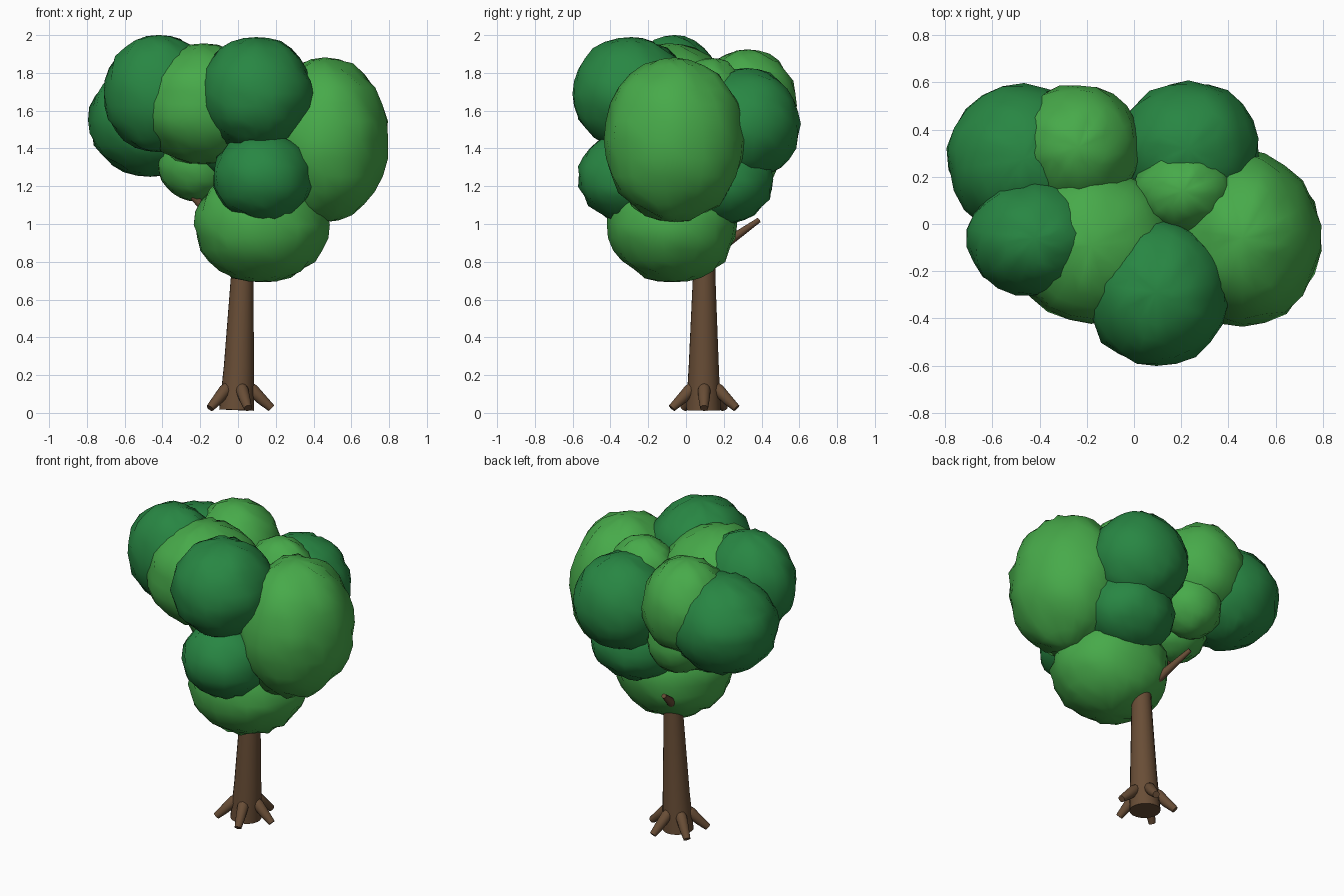
import bpy, bmesh, math, random
from mathutils import Vector

if "Cube" in bpy.data.objects:
    bpy.data.objects.remove(bpy.data.objects["Cube"])

random.seed(4)


def material(name, rgb):
    m = bpy.data.materials.new(name)
    m.diffuse_color = (*rgb, 1)
    m.use_nodes = True
    m.node_tree.nodes["Principled BSDF"].inputs["Base Color"].default_value = m.diffuse_color
    return m


LIGHT = material("light_green", (0.063, 0.402, 0.068))
DARK = material("dark_green", (0.021, 0.24, 0.056))
BARK = material("bark_brown", (0.14, 0.075, 0.037))


def finish(name, bm, mat):
    me = bpy.data.meshes.new(name)
    bm.to_mesh(me)
    bm.free()
    ob = bpy.data.objects.new(name, me)
    bpy.context.collection.objects.link(ob)
    me.materials.append(mat)
    bpy.context.view_layer.objects.active = ob
    ob.select_set(True)
    bpy.ops.object.shade_smooth_by_angle(angle=math.radians(50))
    ob.select_set(False)


def leaf_clump(name, centre, radii, mat):
    """Lumpy ellipsoid of leaves."""
    bm = bmesh.new()
    bmesh.ops.create_uvsphere(bm, u_segments=22, v_segments=14, radius=1)
    for v in bm.verts:
        calm = 0.25 if abs(v.co.z) > 0.96 else 1  # keep the poles smooth
        k = 1 + calm * random.uniform(-0.035, 0.035)
        v.co = Vector([c + r * k * p for c, r, p in zip(centre, radii, v.co)])
    finish(name, bm, mat)


def limb(name, rings, sides=12):
    """Tapered round limb through (point, radius) rings."""
    bm = bmesh.new()
    pts = [Vector(p) for p, r in rings]
    turn = (pts[-1] - pts[0]).to_track_quat('Z', 'Y')
    loops = []
    for p, (_, r) in zip(pts, rings):
        loops.append([bm.verts.new(p + turn @ Vector((r * math.cos(a), r * math.sin(a), 0)))
                      for a in (i * math.tau / sides for i in range(sides))])
    for lo, hi in zip(loops, loops[1:]):
        for i in range(sides):
            j = (i + 1) % sides
            bm.faces.new((lo[i], lo[j], hi[j], hi[i]))
    bm.faces.new(loops[0][::-1])
    bm.faces.new(loops[-1])
    finish(name, bm, BARK)


# Trunk, leaning slightly
limb("trunk", [((-0.008, 0.092, 0.015), 0.092), ((0.005, 0.094, 0.25), 0.08),
               ((0.022, 0.096, 0.72), 0.06), ((0.03, 0.1, 0.98), 0.052)], 20)

# Five splayed roots with rounded shoulders
for i in range(5):
    a = i * math.tau / 5

    def at(d, z):
        return (-0.003 + d * math.cos(a), 0.096 + d * math.sin(a), z)

    limb(f"root_{i + 1}", [(at(0.055, 0.148), 0.014), (at(0.063, 0.138), 0.028),
                           (at(0.08, 0.12), 0.034), (at(0.13, 0.07), 0.029),
                           (at(0.18, 0.025), 0.021)])

# Branches
limb("back_branch", [((0.01, 0.1, 0.82), 0.035), ((-0.11, 0.385, 1.02), 0.014)])
limb("left_branch", [((0.02, 0.06, 0.88), 0.035), ((-0.29, 0.04, 1.2), 0.016)])

# Crown of overlapping leaf clumps
leaf_clump("bottom_leaves", (0.125, -0.07, 0.995), (0.355, 0.345, 0.305), LIGHT)
leaf_clump("right_leaves", (0.46, -0.06, 1.445), (0.335, 0.37, 0.435), LIGHT)
leaf_clump("upper_front_leaves", (0.095, -0.29, 1.69), (0.3, 0.315, 0.3), DARK)
leaf_clump("lower_front_leaves", (0.13, -0.29, 1.25), (0.265, 0.285, 0.24), DARK)
leaf_clump("left_front_leaves", (-0.42, -0.06, 1.69), (0.29, 0.25, 0.31), DARK)
leaf_clump("upper_middle_leaves", (-0.18, -0.09, 1.635), (0.345, 0.335, 0.32), LIGHT)
leaf_clump("left_back_leaves", (-0.465, 0.275, 1.55), (0.325, 0.32, 0.3), DARK)
leaf_clump("back_leaves", (-0.235, 0.325, 1.625), (0.27, 0.265, 0.3), LIGHT)
leaf_clump("right_back_leaves", (0.23, 0.32, 1.53), (0.3, 0.285, 0.295), DARK)
leaf_clump("lower_back_leaves", (0.21, 0.2, 1.235), (0.28, 0.265, 0.235), DARK)
leaf_clump("top_right_leaves", (0.21, 0.14, 1.63), (0.22, 0.19, 0.25), LIGHT)
leaf_clump("lower_left_leaves", (-0.22, 0.1, 1.31), (0.2, 0.2, 0.19), LIGHT)
leaf_clump("small_back_leaves", (-0.17, 0.305, 1.375), (0.195, 0.195, 0.2), LIGHT)
leaf_clump("core_leaves", (0.03, 0.0, 1.46), (0.27, 0.27, 0.25), DARK)
